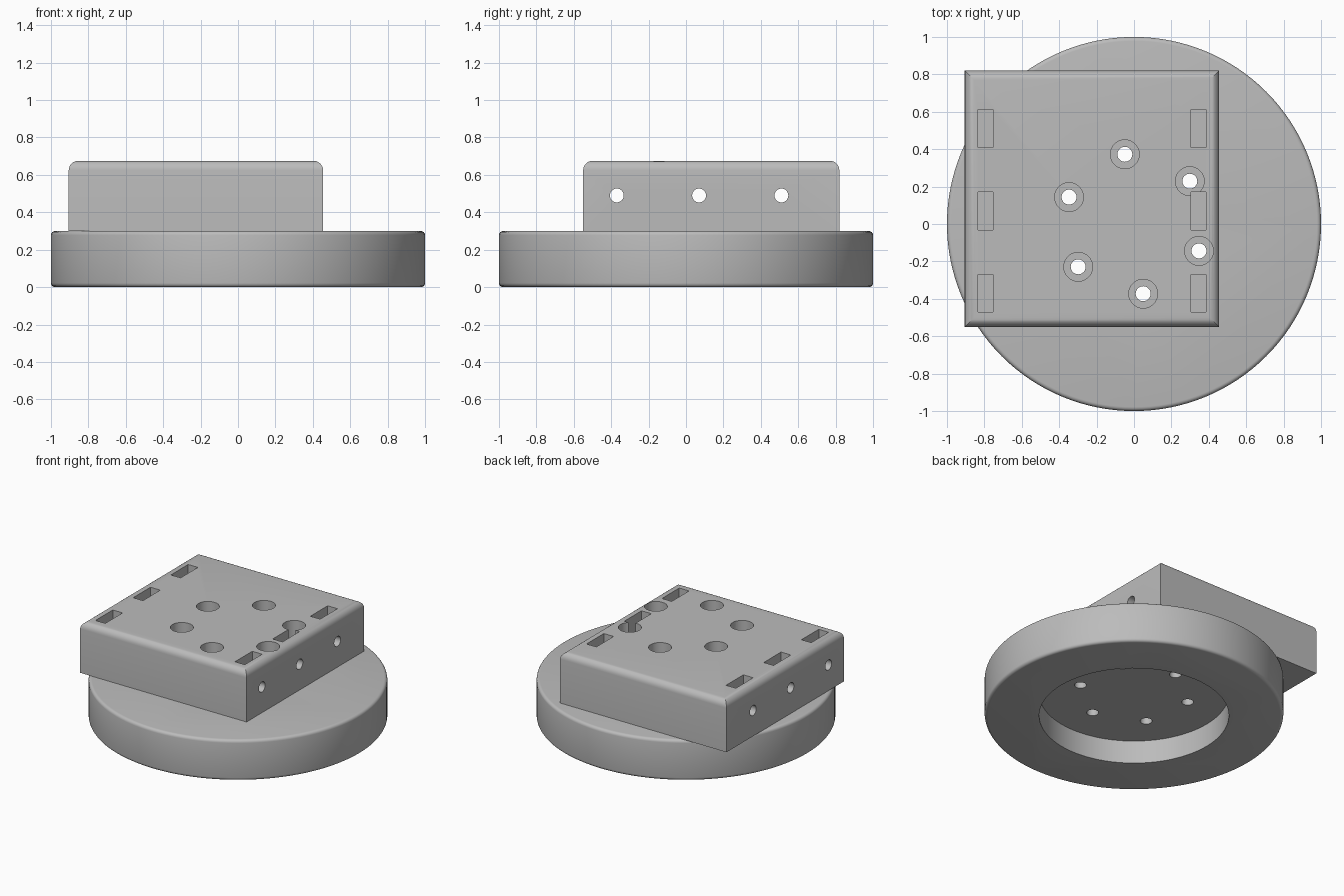
import bpy, bmesh, math
from mathutils import Matrix, Vector

cube = bpy.data.objects.get("Cube")
if cube:
    bpy.data.objects.remove(cube, do_unlink=True)

grey = bpy.data.materials.new("plain grey")
grey.use_nodes = True
colour = (0.5, 0.5, 0.5, 1)
grey.diffuse_color = colour
grey.node_tree.nodes["Principled BSDF"].inputs["Base Color"].default_value = colour

BLOCK_MIN, BLOCK_MAX = Vector((-0.905, -0.55, 0.3)), Vector((0.455, 0.82, 0.675))
ROWS = (-0.37, 0.07, 0.51)          # shared by side holes and slots
BOLTS = [(0.376 * math.cos(a), 0.376 * math.sin(a))
         for a in (math.radians(37.5 + 60 * i) for i in range(6))]


def add_object(name, bm):
    mesh = bpy.data.meshes.new(name)
    bm.to_mesh(mesh)
    bm.free()
    ob = bpy.data.objects.new(name, mesh)
    bpy.context.collection.objects.link(ob)
    mesh.materials.append(grey)
    return ob


def box(bm, lo, hi):
    lo, hi = Vector(lo), Vector(hi)
    m = Matrix.Translation((lo + hi) / 2) @ Matrix.Diagonal((*(hi - lo), 1))
    return bmesh.ops.create_cube(bm, size=1, matrix=m)["verts"]


def cylinder(bm, r, z0, z1, x=0, y=0, turn=Matrix(), sides=48):
    m = turn @ Matrix.Translation((x, y, (z0 + z1) / 2))
    bmesh.ops.create_cone(bm, cap_ends=True, segments=sides, radius1=r,
                          radius2=r, depth=z1 - z0, matrix=m)


def cut(ob, bm):
    """Subtract the shapes in bm from ob, then discard the cutter."""
    cutter = add_object("cutter", bm)
    cutter.hide_render = True
    mod = ob.modifiers.new("cut", "BOOLEAN")
    mod.operation, mod.solver, mod.object = "DIFFERENCE", "EXACT", cutter
    bpy.context.view_layer.objects.active = ob
    bpy.ops.object.modifier_apply(modifier=mod.name)
    bpy.data.objects.remove(cutter, do_unlink=True)


def smooth(ob):
    bpy.ops.object.select_all(action="DESELECT")
    ob.select_set(True)
    bpy.context.view_layer.objects.active = ob
    bpy.ops.object.shade_smooth_by_angle(angle=math.radians(30))


# Round base with softened rims
bm = bmesh.new()
cylinder(bm, 1, 0, 0.3, sides=128)
rims = [e for e in bm.edges if abs(e.verts[0].co.z - e.verts[1].co.z) < 0.01]
bmesh.ops.bevel(bm, geom=rims, offset=0.022, segments=4, profile=0.5, affect="EDGES")
base = add_object("round_base", bm)

# Recess under the base
bm = bmesh.new()
cylinder(bm, 0.635, -0.1, 0.17, sides=96)
cut(base, bm)

# Square block with rounded top edges
bm = bmesh.new()
box(bm, BLOCK_MIN, BLOCK_MAX)
top = [e for e in bm.edges if min(v.co.z for v in e.verts) > 0.6]
bmesh.ops.bevel(bm, geom=top, offset=0.05, segments=6, profile=0.5, affect="EDGES")
block = add_object("mounting_block", bm)

# Bolt holes through both parts, counterbored in the block
for part in (base, block):
    bm = bmesh.new()
    for x, y in BOLTS:
        cylinder(bm, 0.04, 0.1, 0.8, x, y, sides=32)
    cut(part, bm)
bm = bmesh.new()
for x, y in BOLTS:
    cylinder(bm, 0.077, 0.4, 0.8, x, y)
cut(block, bm)

# Cross holes from side to side
bm = bmesh.new()
for y in ROWS:
    cylinder(bm, 0.037, -1.2, 1.2, -0.49, y, Matrix.Rotation(math.pi / 2, 4, "Y"), 32)
cut(block, bm)

# Nut slots along both sides
bm = bmesh.new()
for x in (-0.795, 0.345):
    for y in ROWS:
        box(bm, (x - 0.04, y - 0.101, 0.39), (x + 0.04, y + 0.101, 0.8))
cut(block, bm)

for part in (base, block):
    smooth(part)
